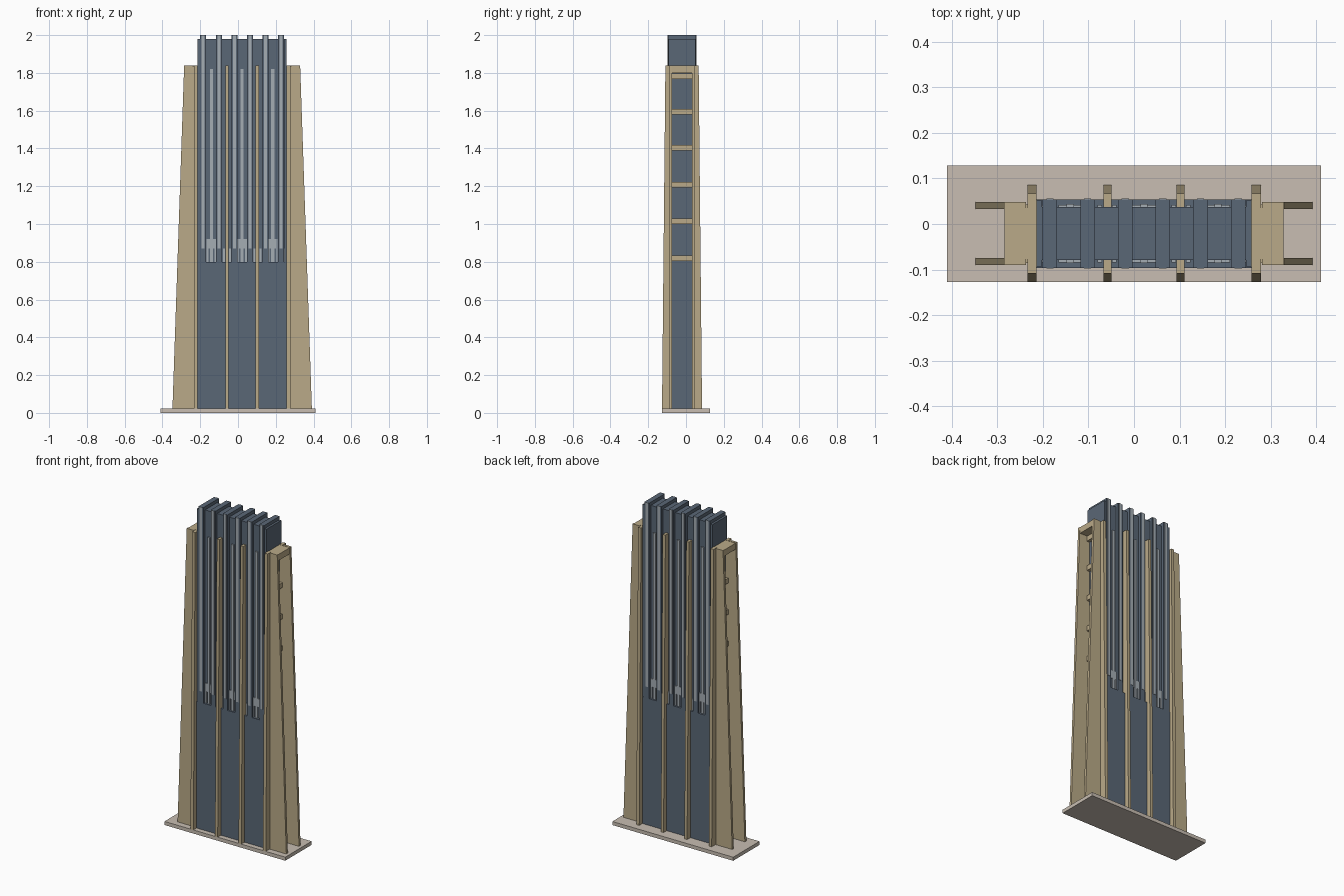
import bpy

if "Cube" in bpy.data.objects:
    bpy.data.objects.remove(bpy.data.objects["Cube"])

CX, CY = 0.022, -0.021   # tower centre (slightly off the plinth centre)
Z0, ZP = 0.022, 1.84     # plinth top, buttress top


def material(name, rgb):
    m = bpy.data.materials.new(name)
    m.diffuse_color = (*rgb, 1)
    m.use_nodes = True
    m.node_tree.nodes["Principled BSDF"].inputs["Base Color"].default_value = m.diffuse_color
    return m


DARK = material("slate blue", (0.102, 0.136, 0.181))
TAN = material("sandstone", (0.491, 0.402, 0.246))
PALE = material("pale plinth", (0.578, 0.515, 0.445))
LIGHT = material("light metal", (0.376, 0.418, 0.456))


def block(name, mat, bottom, top, z0, z1):
    """Tapered box: bottom and top are (x0, x1, y0, y1) rectangles."""
    verts = []
    for (x0, x1, y0, y1), z in ((bottom, z0), (top, z1)):
        x0, x1 = sorted((x0, x1))
        y0, y1 = sorted((y0, y1))
        verts += [(x0, y0, z), (x1, y0, z), (x1, y1, z), (x0, y1, z)]
    faces = [(3, 2, 1, 0), (4, 5, 6, 7), (0, 1, 5, 4),
             (1, 2, 6, 5), (2, 3, 7, 6), (3, 0, 4, 7)]
    me = bpy.data.meshes.new(name)
    me.from_pydata(verts, [], faces)
    me.materials.append(mat)
    ob = bpy.data.objects.new(name, me)
    bpy.context.collection.objects.link(ob)
    return ob


def box(name, mat, x0, x1, y0, y1, z0, z1):
    return block(name, mat, (x0, x1, y0, y1), (x0, x1, y0, y1), z0, z1)


# plinth
box("plinth", PALE, -0.41, 0.41, -0.127, 0.128, 0, Z0)

# tower: solid lower block, recessed upper core, full-depth end walls
box("lower_block", DARK, CX - 0.236, CX + 0.236, CY - 0.075, CY + 0.075, Z0, 0.80)
box("upper_core", DARK, CX - 0.234, CX + 0.234, CY - 0.058, CY + 0.058, 0.80, 1.98)
for s in (-1, 1):
    box("end_wall", DARK, CX + s * 0.224, CX + s * 0.236, CY - 0.072, CY + 0.072, 0.80, 1.98)

# vertical fins with light strips front and back
for i in range(6):
    x = CX + (i - 2.5) * 0.0825
    box("fin", DARK, x - 0.016, x + 0.016, CY - 0.075, CY + 0.075, 0.80, 2.0)
    for s in (-1, 1):
        box("fin_strip", LIGHT, x - 0.008, x + 0.008,
            CY + s * 0.073, CY + s * 0.077, 0.87, 2.0)

# light strips and stepped feet in the three bays
for i in (-1, 0, 1):
    x = CX + i * 0.162
    for s in (-1, 1):
        box("bay_strip", LIGHT, x - 0.008, x + 0.008,
            CY + s * 0.057, CY + s * 0.065, 0.80, 1.82)
        box("bay_foot", LIGHT, x - 0.026, x + 0.026,
            CY + s * 0.057, CY + s * 0.063, 0.87, 0.92)
        for t in (-1, 1):
            box("bay_foot_leg", LIGHT, x + t * 0.016, x + t * 0.026,
                CY + s * 0.057, CY + s * 0.063, 0.80, 0.87)
            box("bay_edge_foot", LIGHT, x + t * 0.060, x + t * 0.070,
                CY + s * 0.057, CY + s * 0.063, 0.80, 0.87)

# inner and outer piers, tapering upwards, front and back
for sx in (-1, 1):
    for sy in (-1, 1):
        x = CX + sx * 0.080
        block("inner_pier", TAN,
              (x - 0.009, x + 0.009, CY + sy * 0.055, CY + sy * 0.106),
              (x - 0.009, x + 0.009, CY + sy * 0.055, CY + sy * 0.088), Z0, ZP)
        xa, xb = CX + sx * 0.236, CX + sx * 0.256
        block("outer_pier", TAN,
              (xa, xb, CY + sy * 0.055, CY + sy * 0.106),
              (xa, xb, CY + sy * 0.055, CY + sy * 0.088), Z0, ZP)
        # side buttress plate, sloping inward
        block("side_buttress", TAN,
              (CX + sx * 0.259, CX + sx * 0.369, CY + sy * 0.054, CY + sy * 0.069),
              (CX + sx * 0.259, CX + sx * 0.307, CY + sy * 0.054, CY + sy * 0.069), Z0, ZP)
        box("buttress_joint", TAN, CX + sx * 0.255, CX + sx * 0.260,
            CY + sy * 0.055, CY + sy * 0.064, Z0, ZP - 0.005)
    # cap and rungs between the buttresses
    box("buttress_cap", TAN, CX + sx * 0.236, CX + sx * 0.306, CY - 0.056, CY + 0.056, 1.80, 1.838)
    for z in (1.783, 1.595, 1.403, 1.208, 1.015, 0.818):
        box("rung", TAN, CX + sx * 0.236, CX + sx * 0.256,
            CY - 0.056, CY + 0.056, z - 0.015, z + 0.015)
